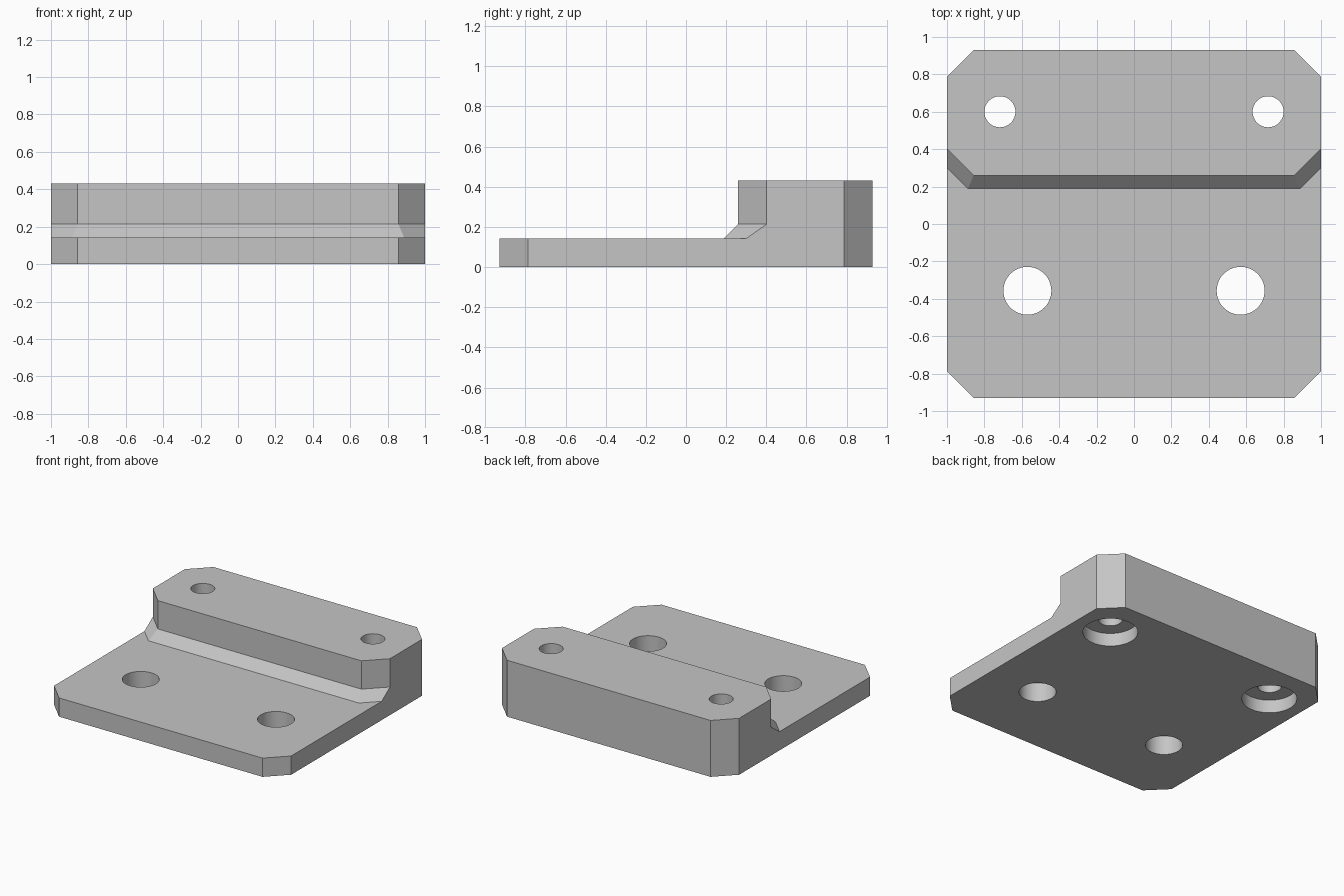
import bpy
import bmesh
from math import cos, sin, pi, radians

cube = bpy.data.objects.get("Cube")
if cube:
    bpy.data.objects.remove(cube, do_unlink=True)

# Main dimensions
HALF_X, HALF_Y, CHAMFER = 1.0, 0.93, 0.142
BASE_TOP, SLOPE_TOP, BLOCK_TOP = 0.143, 0.214, 0.43
BLOCK_FRONT = 0.26
SIDES = 48

grey = bpy.data.materials.new("light grey")
grey.use_nodes = True
grey.diffuse_color = (0.56, 0.56, 0.56, 1)
grey.node_tree.nodes["Principled BSDF"].inputs["Base Color"].default_value = (0.56, 0.56, 0.56, 1)


def loft(name, sections):
    """Closed solid through (outline, z) sections with equal point counts."""
    bm = bmesh.new()
    rings = [[bm.verts.new((x, y, z)) for x, y in outline] for outline, z in sections]
    for low, high in zip(rings, rings[1:]):
        for i in range(len(low)):
            j = (i + 1) % len(low)
            bm.faces.new((low[i], low[j], high[j], high[i]))
    bm.faces.new(rings[0][::-1])
    bm.faces.new(rings[-1])
    bmesh.ops.recalc_face_normals(bm, faces=bm.faces)
    mesh = bpy.data.meshes.new(name)
    bm.to_mesh(mesh)
    bm.free()
    mesh.materials.append(grey)
    obj = bpy.data.objects.new(name, mesh)
    bpy.context.collection.objects.link(obj)
    return obj


def circle(x, y, r):
    return [(x + r * cos(2 * pi * i / SIDES), y + r * sin(2 * pi * i / SIDES))
            for i in range(SIDES)]


def step_outline(offset):
    """Region in front of the raised block, kept clear of it by the offset."""
    front = BLOCK_FRONT - offset
    corner = HALF_X - CHAMFER + offset * (2 ** 0.5 - 1)
    wide = 1.3
    back = front + wide - corner
    return [(-wide, -1.2), (wide, -1.2), (wide, back),
            (corner, front), (-corner, front), (-wide, back)]


# Plate body with chamfered corners
inner_x, inner_y = HALF_X - CHAMFER, HALF_Y - CHAMFER
octagon = [(-inner_x, -HALF_Y), (inner_x, -HALF_Y), (HALF_X, -inner_y), (HALF_X, inner_y),
           (inner_x, HALF_Y), (-inner_x, HALF_Y), (-HALF_X, inner_y), (-HALF_X, -inner_y)]
body = loft("stepped_mounting_plate", [(octagon, 0), (octagon, BLOCK_TOP)])

# Step with a sloped foot along the block
fillet = SLOPE_TOP - BASE_TOP
cutters = [loft("step_cutter", [(step_outline(fillet), BASE_TOP),
                                (step_outline(0), SLOPE_TOP),
                                (step_outline(0), BLOCK_TOP + 0.1)])]

# Plain holes in the base, counterbored holes in the block
for side in (-1, 1):
    hole = circle(side * 0.57, -0.357, 0.128)
    cutters.append(loft("base_hole_cutter", [(hole, -0.1), (hole, 0.3)]))
    bore = circle(side * 0.717, 0.6, 0.19)
    bolt = circle(side * 0.717, 0.6, 0.083)
    cutters.append(loft("block_hole_cutter", [(bore, -0.1), (bore, 0.1),
                                              (bolt, 0.1), (bolt, 0.6)]))

for cutter in cutters:
    cutter.hide_render = True
    mod = body.modifiers.new(cutter.name, "BOOLEAN")
    mod.operation = "DIFFERENCE"
    mod.solver = "EXACT"
    mod.object = cutter

# Bake the cuts, then drop the cutters
bpy.context.view_layer.update()
result = body.evaluated_get(bpy.context.evaluated_depsgraph_get())
body_mesh = bpy.data.meshes.new_from_object(result)
body.modifiers.clear()
body.data = body_mesh
for cutter in cutters:
    bpy.data.objects.remove(cutter, do_unlink=True)

# Smooth hole walls, sharp plate edges
bpy.ops.object.select_all(action="DESELECT")
body.select_set(True)
bpy.context.view_layer.objects.active = body
bpy.ops.object.shade_smooth_by_angle(angle=radians(30))
